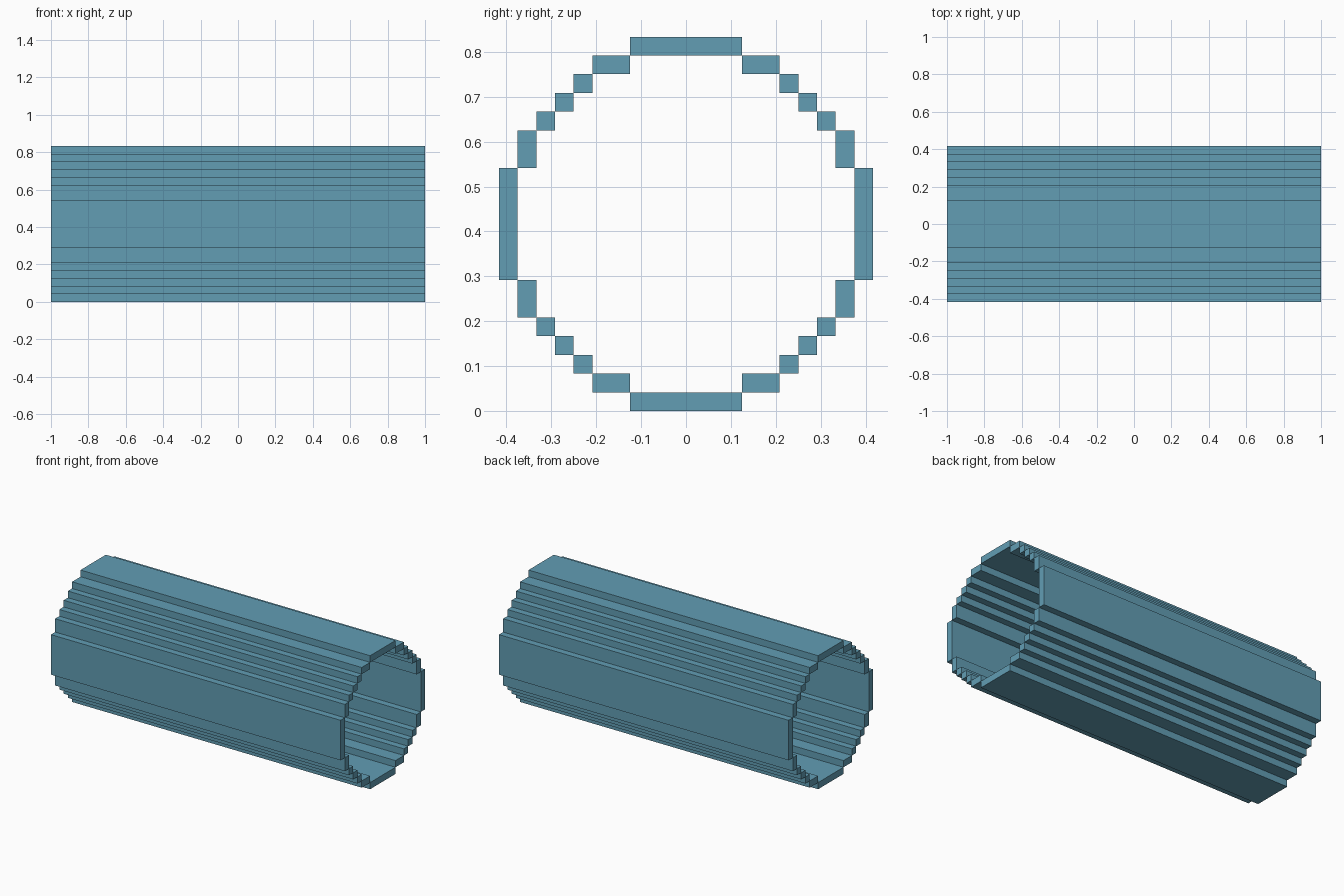
import bpy, bmesh

if "Cube" in bpy.data.objects:
    bpy.data.objects.remove(bpy.data.objects["Cube"])

U = 2 / 48          # one block unit
HALF_LENGTH = 1.0
CENTRE_Z = 10 * U

mat = bpy.data.materials.new("steel blue")
mat.diffuse_color = (0.122, 0.337, 0.456, 1)
mat.use_nodes = True
mat.node_tree.nodes["Principled BSDF"].inputs["Base Color"].default_value = mat.diffuse_color


def add_plank(name, y0, y1, z0, z1):
    """Full-length plank; y and z in block units from the tube axis."""
    bm = bmesh.new()
    bmesh.ops.create_cube(bm, size=1)
    for v in bm.verts:
        v.co = (v.co.x * 2 * HALF_LENGTH,
                (y0 if v.co.y < 0 else y1) * U,
                CENTRE_Z + (z0 if v.co.z < 0 else z1) * U)
    mesh = bpy.data.meshes.new(name)
    bm.to_mesh(mesh)
    bm.free()
    mesh.materials.append(mat)
    bpy.context.collection.objects.link(bpy.data.objects.new(name, mesh))


# Wide planks at the four compass points
add_plank("top_plank", -3, 3, 9, 10)
add_plank("bottom_plank", -3, 3, -10, -9)
add_plank("front_plank", -10, -9, -3, 3)
add_plank("back_plank", 9, 10, -3, 3)

# Stepped planks of one quarter, mirrored into all four
STEPS = [(3, 5, 8, 9), (5, 6, 7, 8), (6, 7, 6, 7), (7, 8, 5, 6), (8, 9, 3, 5)]
for side, sy in (("front", -1), ("back", 1)):
    for level, sz in (("lower", -1), ("upper", 1)):
        for i, (y0, y1, z0, z1) in enumerate(STEPS, 1):
            ya, yb = sorted((sy * y0, sy * y1))
            za, zb = sorted((sz * z0, sz * z1))
            add_plank(f"{level}_{side}_step_{i}", ya, yb, za, zb)
